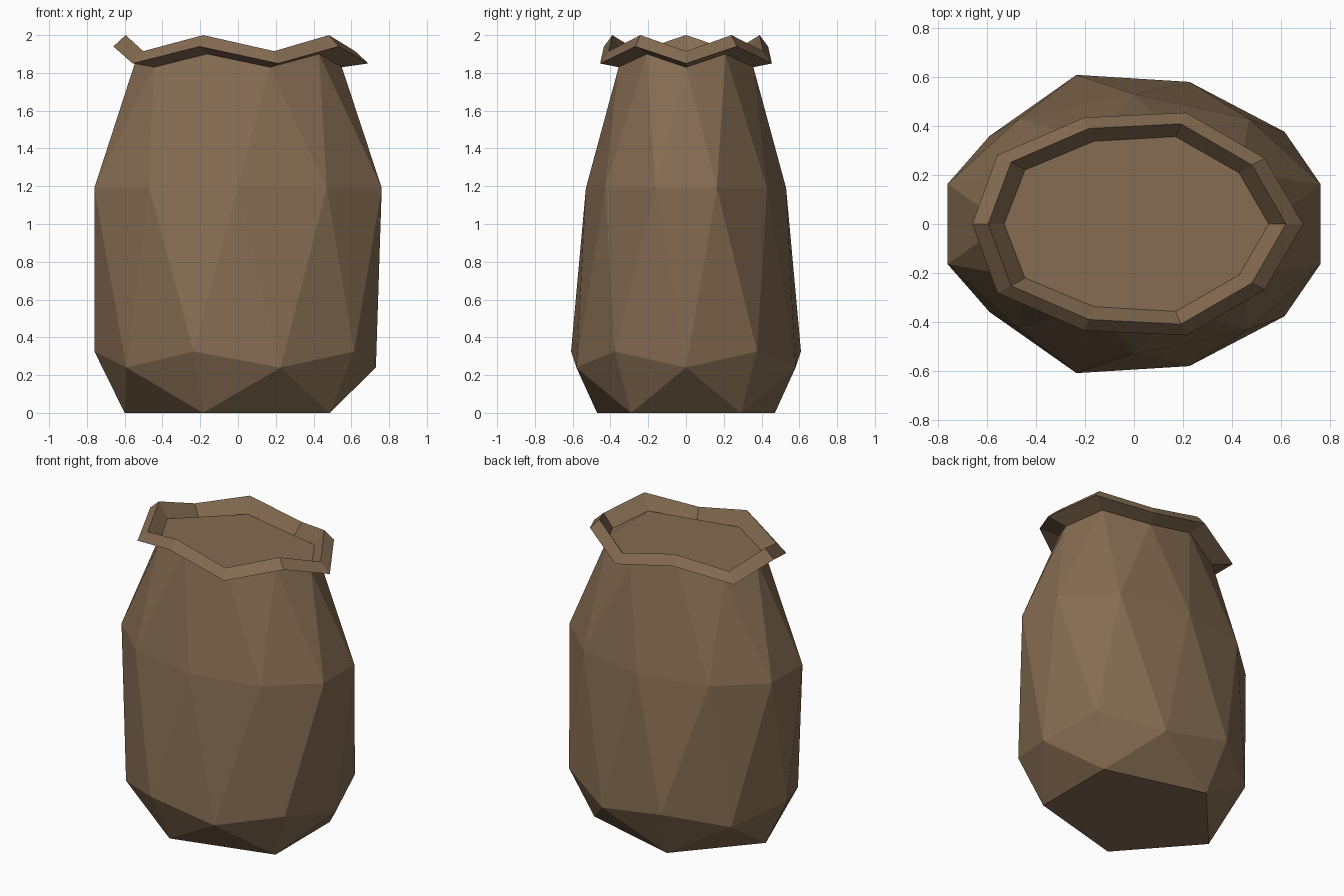
import bpy, bmesh, math

if "Cube" in bpy.data.objects:
    bpy.data.objects.remove(bpy.data.objects["Cube"])

N = 10
sack = bpy.data.materials.new("sack brown")
sack.diffuse_color = (0.235, 0.15, 0.084, 1)
sack.use_nodes = True
sack.node_tree.nodes["Principled BSDF"].inputs["Base Color"].default_value = sack.diffuse_color


def ring(bm, even, odd, shift=0.0):
    """Ten-sided oval ring; even and odd corners each have (rx, ry, z)."""
    vs = []
    for k in range(N):
        rx, ry, z = odd if k % 2 else even
        a = math.radians(36 * (k + shift))
        vs.append(bm.verts.new((rx * math.cos(a), ry * math.sin(a), z)))
    return vs


def neck_ring(bm):
    return ring(bm, (0.55, 0.375, 1.83), (0.53, 0.355, 1.90))


def finish(bm, name):
    bmesh.ops.recalc_face_normals(bm, faces=bm.faces)
    me = bpy.data.meshes.new(name)
    bm.to_mesh(me)
    bm.free()
    me.materials.append(sack)
    ob = bpy.data.objects.new(name, me)
    bpy.context.collection.objects.link(ob)


# Sack body: pentagon base, zigzag belly, twisted shoulder, zigzag neck
bm = bmesh.new()
base = []
for k in range(1, N, 2):
    a = math.radians(36 * k)
    base.append(bm.verts.new((0.6 * math.cos(a), 0.495 * math.sin(a), 0)))
belly = ring(bm, (0.73, 0.61, 0.24), (0.76, 0.64, 0.325))
shoulder = ring(bm, (0.8, 0.53, 1.19), (0.8, 0.53, 1.19), 0.5)
neck = neck_ring(bm)
bm.faces.new(base[::-1])
for i in range(5):
    o, e, p = 2 * i + 1, (2 * i + 2) % N, (2 * i + 3) % N
    b, c = base[i], base[(i + 1) % 5]
    bm.faces.new((b, c, belly[e]))
    bm.faces.new((b, belly[e], belly[o]))
    bm.faces.new((c, belly[p], belly[e]))
for k in range(N):
    j = (k + 1) % N
    bm.faces.new((belly[k], belly[j], shoulder[k]))
    bm.faces.new((belly[j], shoulder[j], shoulder[k]))
    bm.faces.new((neck[j], neck[k], shoulder[k]))
    bm.faces.new((neck[j], shoulder[k], shoulder[j]))
bm.faces.new(neck)  # filled opening
finish(bm, "sack_body")

# Folded rim: a three-sided band around the neck
bm = bmesh.new()
bands = [neck_ring(bm),
         ring(bm, (0.69, 0.478, 1.85), (0.66, 0.457, 1.94)),
         ring(bm, (0.62, 0.43, 1.915), (0.595, 0.41, 2.0))]
for i in range(3):
    lo, hi = bands[i], bands[(i + 1) % 3]
    for k in range(N):
        j = (k + 1) % N
        bm.faces.new((lo[k], lo[j], hi[j], hi[k]))
finish(bm, "sack_rim")
